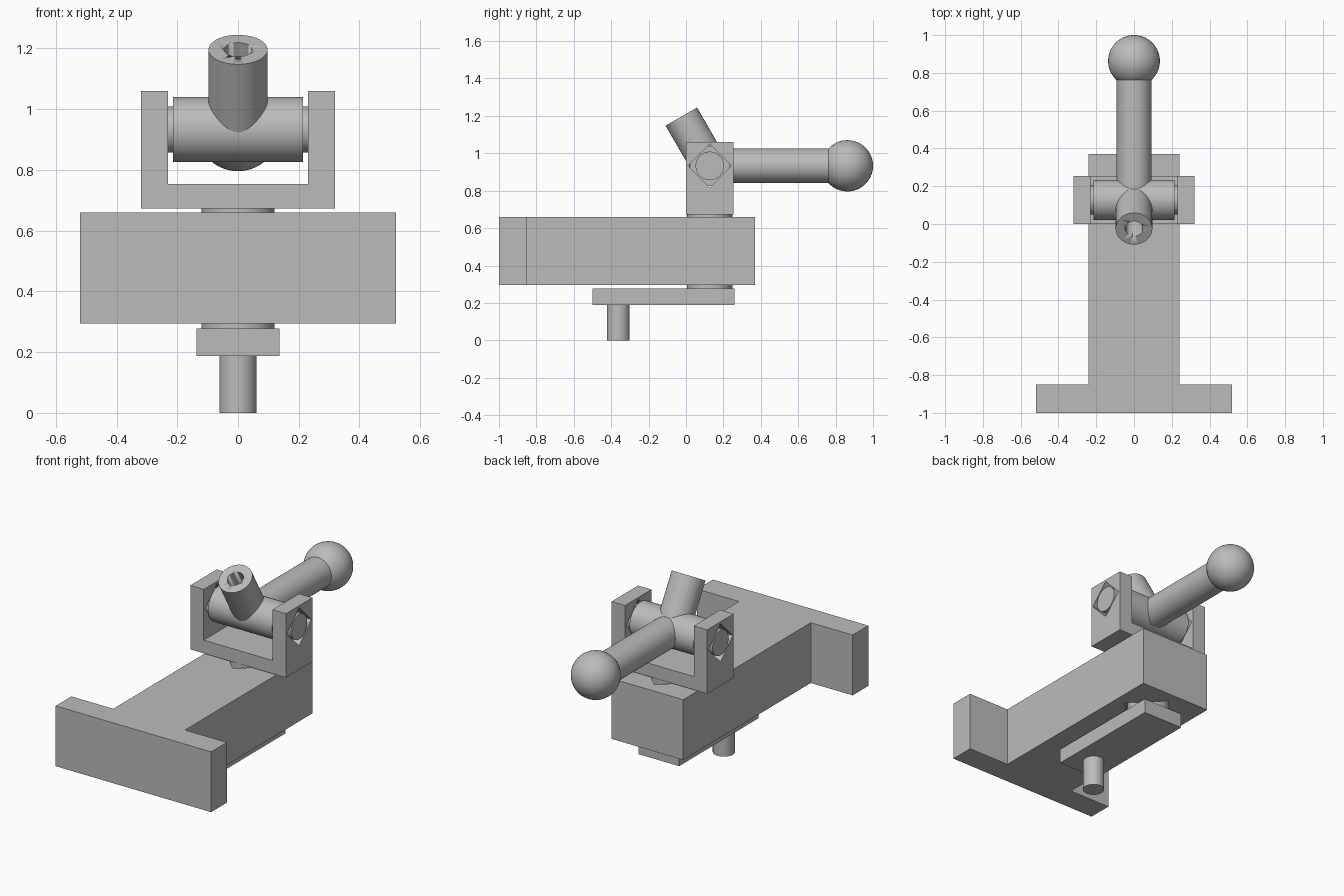
import bpy, math
from mathutils import Vector

if "Cube" in bpy.data.objects:
    bpy.data.objects.remove(bpy.data.objects["Cube"], do_unlink=True)

grey = bpy.data.materials.new("plain grey")
grey.use_nodes = True
grey.diffuse_color = (0.5, 0.5, 0.5, 1)
grey.node_tree.nodes["Principled BSDF"].inputs["Base Color"].default_value = (0.5, 0.5, 0.5, 1)

PIVOT = Vector((0, 0.127, 0.933))


def finish(ob, name, smooth=False):
    ob.name = name
    ob.data.materials.append(grey)
    if smooth:
        bpy.ops.object.shade_smooth_by_angle(angle=math.radians(30))
    return ob


def prism(name, outline, axis, low, high):
    """Extrude a closed 2D outline along z, or along y when axis is 'y'."""
    def place(p, h):
        return (p[0], p[1], h) if axis == "z" else (p[0], h, p[1])
    n = len(outline)
    verts = [place(p, h) for h in (low, high) for p in outline]
    faces = [list(range(n))[::-1], list(range(n, 2 * n))]
    faces += [[i, (i + 1) % n, (i + 1) % n + n, i + n] for i in range(n)]
    if axis == "y":
        faces = [f[::-1] for f in faces]
    mesh = bpy.data.meshes.new(name)
    mesh.from_pydata(verts, [], faces)
    ob = bpy.data.objects.new(name, mesh)
    bpy.context.collection.objects.link(ob)
    return finish(ob, name)


def rod(name, start, end, radius, sides=64):
    start, end = Vector(start), Vector(end)
    d = end - start
    bpy.ops.mesh.primitive_cylinder_add(vertices=sides, radius=radius, depth=d.length,
                                        location=(start + end) / 2,
                                        rotation=d.to_track_quat("Z", "Y").to_euler())
    return finish(bpy.context.object, name, sides > 8)


def cut(target, cutter):
    mod = target.modifiers.new(cutter.name, "BOOLEAN")
    mod.operation, mod.solver, mod.object = "DIFFERENCE", "EXACT", cutter
    cutter.hide_render = True
    cutter.hide_set(True)


def diamond(cx, cy, r):
    return [(cx - r, cy), (cx, cy - r), (cx + r, cy), (cx, cy + r)]


# T-shaped base with a square hole turned on its corner
base = prism("base", [(-0.52, -1), (0.52, -1), (0.52, -0.85), (0.24, -0.85), (0.24, 0.37),
                      (-0.24, 0.37), (-0.24, -0.85), (-0.52, -0.85)], "z", 0.295, 0.66)
cut(base, prism("base_hole_cutter", diamond(0, PIVOT.y, 0.175), "z", 0.2, 0.8))

# Vertical shaft, crank plate and crank pin
rod("shaft", (0, PIVOT.y, 0.25), (0, PIVOT.y, 0.7), 0.121)
prism("crank_plate", [(-0.136, -0.5), (0.136, -0.5), (0.136, 0.26), (-0.136, 0.26)],
      "z", 0.188, 0.278)
rod("crank_pin", (0, -0.362, 0), (0, -0.362, 0.2), 0.061)

# U-shaped yoke with square holes through both arms
yoke = prism("yoke", [(-0.32, 0.673), (0.32, 0.673), (0.32, 1.06), (0.23, 1.06), (0.23, 0.753),
                      (-0.23, 0.753), (-0.23, 1.06), (-0.32, 1.06)], "y", 0.001, 0.254)
hole = prism("yoke_hole_cutter", diamond(0, 0, 0.116), "z", -0.5, 0.5)
hole.rotation_euler.y = math.pi / 2
hole.location = PIVOT
cut(yoke, hole)

# Pivot pin and barrel
for name, half, radius in (("pivot_pin", 0.32, 0.076), ("barrel", 0.214, 0.107)):
    rod(name, PIVOT - Vector((half, 0, 0)), PIVOT + Vector((half, 0, 0)), radius)

# Handle with ball knob
rod("handle", PIVOT, PIVOT + Vector((0, 0.7, 0)), 0.092)
bpy.ops.mesh.primitive_uv_sphere_add(segments=64, ring_count=32, radius=0.137,
                                     location=(0, 0.863, PIVOT.z))
finish(bpy.context.object, "ball_knob", True)

# Tilted socket with a blind bore
tilt = Vector((0, -0.5, math.sqrt(0.75)))
socket = rod("socket", PIVOT, PIVOT + tilt * 0.304, 0.097)
cut(socket, rod("bore_cutter", PIVOT + tilt * 0.11, PIVOT + tilt * 0.4, 0.046, 48))
